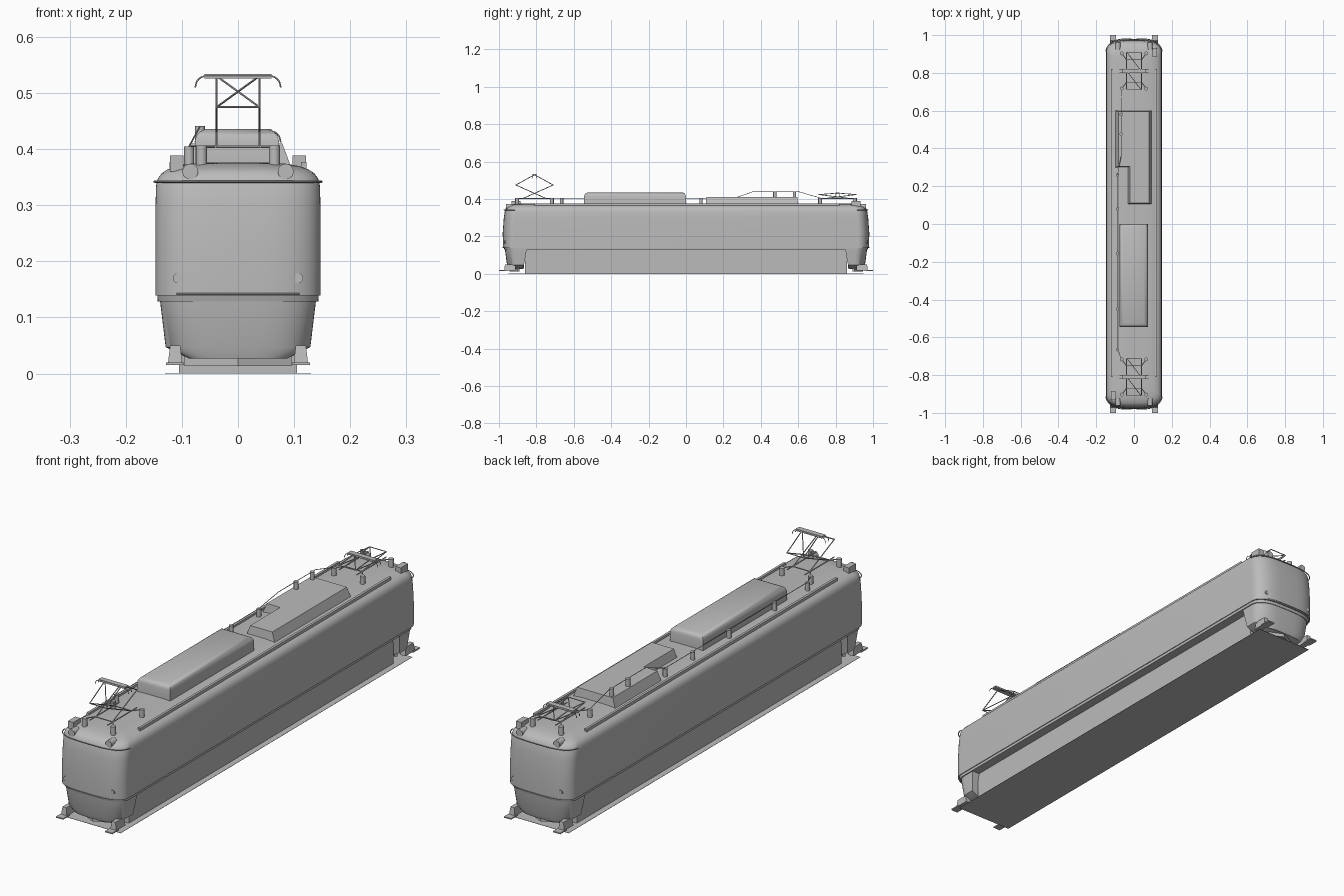
import bpy, bmesh, math
from mathutils import Vector, Matrix

cube = bpy.data.objects.get("Cube")
if cube:
    bpy.data.objects.remove(cube)

grey = bpy.data.materials.new("plain grey")
grey.use_nodes = True
grey.diffuse_color = (0.5, 0.5, 0.5, 1)
grey.node_tree.nodes["Principled BSDF"].inputs["Base Color"].default_value = (0.5, 0.5, 0.5, 1)


def finish(name, bm):
    bmesh.ops.recalc_face_normals(bm, faces=bm.faces)
    mesh = bpy.data.meshes.new(name)
    bm.to_mesh(mesh)
    bm.free()
    mesh.materials.append(grey)
    ob = bpy.data.objects.new(name, mesh)
    bpy.context.collection.objects.link(ob)
    bpy.ops.object.select_all(action='DESELECT')
    ob.select_set(True)
    bpy.context.view_layer.objects.active = ob
    bpy.ops.object.shade_smooth_by_angle(angle=math.radians(35))
    return ob


def loft(name, rings):
    bm = bmesh.new()
    loops = [[bm.verts.new(p) for p in ring] for ring in rings]
    n = len(loops[0])
    for a, b in zip(loops, loops[1:]):
        for i in range(n):
            j = (i + 1) % n
            bm.faces.new((a[i], a[j], b[j], b[i]))
    bm.faces.new(loops[0][::-1])
    bm.faces.new(loops[-1])
    return finish(name, bm)


def nose(z, hw, hl, side, depth=0.06):
    """Bowed end outline with rounded corners; side is -1 at the front."""
    pts = []
    for i in range(25):
        a = math.pi * i / 24
        c = math.cos(a)
        x = math.copysign(abs(c) ** 0.58, c) * hw
        pts.append((x * side, side * (hl - depth + depth * math.sin(a)), z))
    return pts


def outline(z, hw, hl):
    return nose(z, hw, hl, 1) + nose(z, hw, hl, -1)


def rect(x0, x1, y0, y1, z, inset=0):
    x0, x1, y0, y1 = x0 + inset, x1 - inset, y0 + inset, y1 - inset
    return [(x0, y0, z), (x1, y0, z), (x1, y1, z), (x0, y1, z)]


def box(name, x0, x1, y0, y1, z0, z1, inset=0):
    return loft(name, [rect(x0, x1, y0, y1, z0), rect(x0, x1, y0, y1, z1, inset)])


def rods(name, paths, r, sides=8):
    """Round bars along straight paths, joined into one object."""
    bm = bmesh.new()
    for path in paths:
        for p, q in zip(path, path[1:]):
            p, q = Vector(p), Vector(q)
            d = q - p
            m = Matrix.Translation((p + q) / 2) @ d.to_track_quat('Z', 'Y').to_matrix().to_4x4()
            bmesh.ops.create_cone(bm, cap_ends=True, segments=sides, radius1=r, radius2=r,
                                  depth=d.length, matrix=m)
    return finish(name, bm)


# Body shell with domed roof
loft("body_sill", [outline(0.128, 0.143, 0.97), outline(0.142, 0.144, 0.974)])
loft("body_shell", [outline(*s) for s in (
    (0.139, 0.147, 0.979), (0.22, 0.147, 0.98), (0.3, 0.147, 0.974), (0.335, 0.146, 0.969),
    (0.347, 0.143, 0.965), (0.357, 0.136, 0.959), (0.364, 0.125, 0.949),
    (0.370, 0.108, 0.932), (0.374, 0.085, 0.912), (0.376, 0.05, 0.87))])

# Underframe block and the thin sheet below it
box("underframe", -0.105, 0.105, -0.86, 0.86, 0.001, 0.13)
box("base_sheet", -0.13, 0.13, -0.948, 0.948, 0, 0.001)

for s, end in ((-1, "front"), (1, "rear")):
    # Cowl under the cab, with a narrower lower lip
    def cowl_ring(z, hw, hl, back, depth):
        return nose(z, hw, hl, s, depth) + [(-hw * s, s * back, z), (hw * s, s * back, z)]
    loft(end + "_cowl", [cowl_ring(0.13, 0.139, 0.968, 0.852, 0.06),
                         cowl_ring(0.047, 0.129, 0.957, 0.866, 0.055),
                         cowl_ring(0.027, 0.088, 0.95, 0.868, 0.02)])
    # Pointed plough
    plan = [(-0.095, 0.9), (0, 0.945), (0.095, 0.9), (0.09, 0.89), (0, 0.93), (-0.09, 0.89)]
    loft(end + "_plough", [[(x, s * y, z) for x, y in plan] for z in (0.013, 0.032)])
    for x in (-1, 1):
        # Step plates on brackets
        bx = x * 0.112
        box(end + "_step", bx - 0.016, bx + 0.016, *sorted((s * 0.955, s * 1.0)), 0.015, 0.02)
        box(end + "_step_bracket", bx - 0.013, bx + 0.013, *sorted((s * 0.91, s * 0.972)),
            0.017, 0.05, 0.004)
        # Lamps
        rods(end + "_headlight", [[(x * 0.085, s * 0.925, 0.36), (x * 0.085, s * 0.962, 0.36)]], 0.014, 20)
        rods(end + "_marker_lamp", [[(x * 0.107, s * 0.94, 0.17), (x * 0.107, s * 0.97, 0.17)]], 0.009, 16)
    # Thin visor rail around the cab and lower hand rail
    rods(end + "_visor", [nose(0.342, 0.149, 0.974, s)], 0.002, 6)
    rail = [p for p in nose(0.142, 0.146, 0.982, s) if abs(p[0]) < 0.118]
    rods(end + "_handrail", [rail], 0.0013, 6)
    # Roof horn box
    hx = s * 0.109
    box(end + "_horn_box", hx - 0.012, hx + 0.012, *sorted((s * 0.885, s * 0.932)), 0.36, 0.389)

# Long gutter rails on the roof edges
for x in (-1, 1):
    box("roof_gutter", x * 0.117 - 0.005, x * 0.117 + 0.005, -0.81, 0.82, 0.362, 0.377)

# Roof equipment housings
loft("front_roof_housing", [rect(-0.077, 0.073, -0.545, 0.0, z, inset) for z, inset in (
    (0.37, 0), (0.415, 0), (0.424, 0.003), (0.431, 0.009), (0.436, 0.02))])
base = [(-0.098, 0.3), (-0.035, 0.3), (-0.035, 0.105), (0.094, 0.105), (0.094, 0.6), (-0.098, 0.6)]
top = [(-0.083, 0.305), (-0.022, 0.305), (-0.022, 0.11), (0.079, 0.11), (0.079, 0.595), (-0.083, 0.595)]
loft("rear_roof_housing", [[(x, y, 0.37) for x, y in base], [(x, y, 0.41) for x, y in top]])

# Power line on insulators
for y in (-0.665, -0.45, -0.155, 0.08, 0.26):
    rods("line_insulator", [[(-0.087, y, 0.37), (-0.087, y, 0.405)]], 0.009, 12)
for y in (0.475, 0.58):
    rods("tall_insulator", [[(-0.068, y, 0.405), (-0.068, y, 0.441)]], 0.009, 12)
rods("power_line", [[(-0.065, -0.72, 0.405), (-0.087, -0.665, 0.405), (-0.087, 0.26, 0.405),
                     (-0.068, 0.36, 0.44), (-0.068, 0.6, 0.44), (-0.065, 0.72, 0.405)]], 0.0014, 6)


def pantograph(name, yc, knee, head):
    """Diamond current collector; knee and head are heights."""
    z = 0.404
    frame = [[(x * 0.04, yc - 0.095, z), (x * 0.04, yc + 0.095, z)] for x in (-1, 1)]
    arms = []
    for s in (-1, 1):
        frame.append([(-0.04, yc + s * 0.06, z), (0.04, yc + s * 0.06, z)])
        for x in (-1, 1):
            foot = (x * 0.065, yc + s * 0.093)
            rods(name + "_insulator", [[(*foot, 0.365), (*foot, 0.406)]], 0.01, 12)
            frame.append([(*foot, z), (x * 0.04, yc + s * 0.06, z)])
            arms.append([(x * 0.038, yc - s * 0.06, z), (x * 0.038, yc + s * 0.1, knee),
                         (x * 0.038, yc, head)])
        arms.append([(-s * 0.038, yc + s * 0.1, knee), (s * 0.038, yc, head)])
        arms.append([(-0.038, yc + s * 0.1, knee), (0.038, yc + s * 0.1, knee)])
    rods(name + "_base_frame", frame, 0.0025, 6)
    rods(name + "_arms", arms, 0.002, 6)
    # Contact head with drooping horns
    heads = []
    for y in (yc - 0.01, yc + 0.01):
        right = [(0.058 + 0.018 * math.sin(a), y, head - 0.02 * (1 - math.cos(a)))
                 for a in (i * math.pi / 10 for i in range(6))]
        heads.append([(-px, py, pz) for px, py, pz in right[::-1]] + right)
    rods(name + "_horns", heads, 0.0014, 6)
    box(name + "_contact_strip", -0.06, 0.06, yc - 0.011, yc + 0.011, head - 0.004, head + 0.004)


pantograph("front_pantograph", -0.81, 0.475, 0.53)
pantograph("rear_pantograph", 0.81, 0.424, 0.432)
